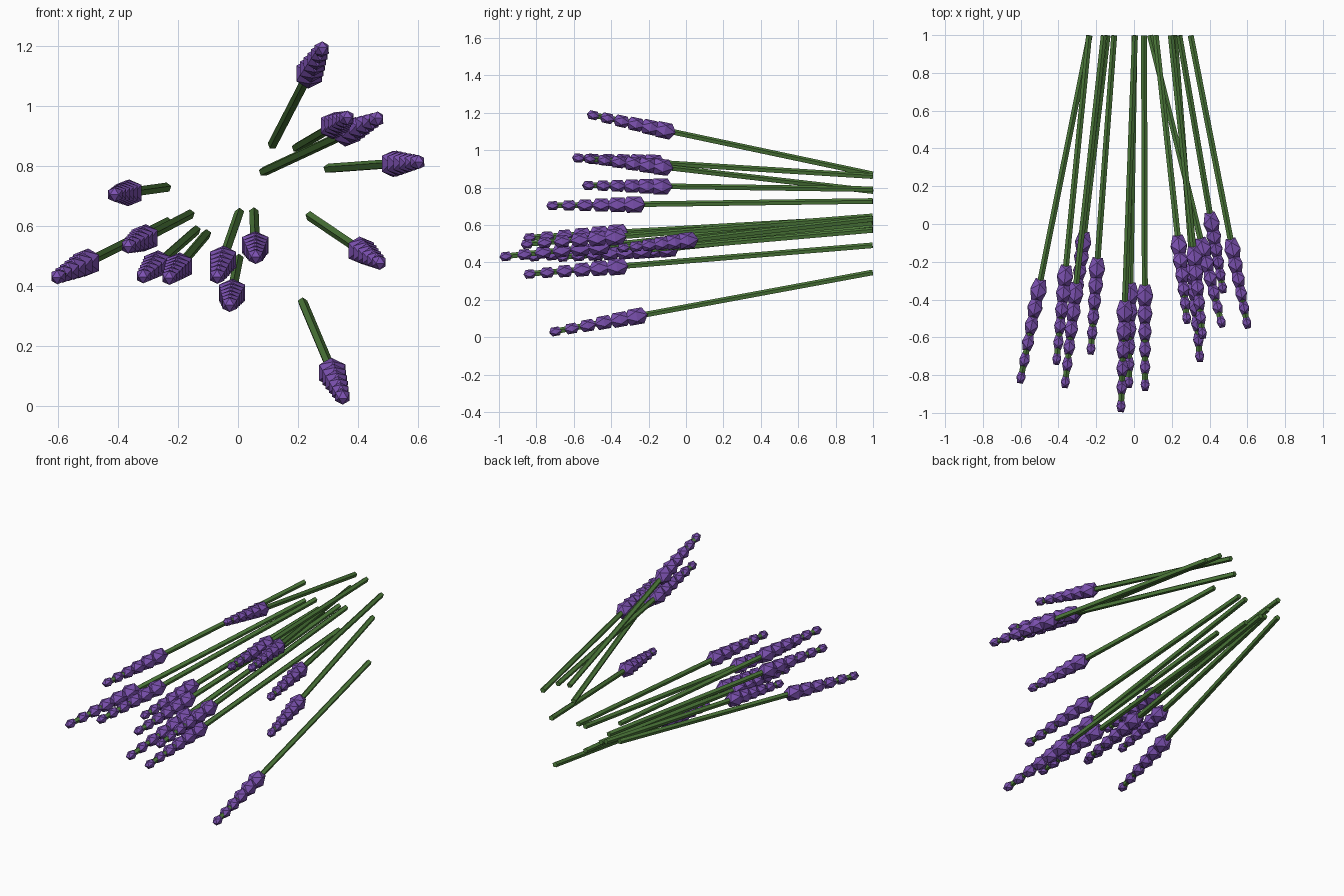
import bpy, bmesh, math
from mathutils import Vector, Matrix

if "Cube" in bpy.data.objects:
    bpy.data.objects.remove(bpy.data.objects["Cube"])


def material(name, rgb):
    m = bpy.data.materials.new(name)
    m.diffuse_color = (*rgb, 1)
    m.use_nodes = True
    m.node_tree.nodes["Principled BSDF"].inputs["Base Color"].default_value = m.diffuse_color
    return m


GREEN = material("stem green", (0.078, 0.205, 0.045))
PURPLE = material("blossom purple", (0.200, 0.082, 0.435))

# each sprig: x, z of the cut end at y = 1, then x, y, z of the tip
SPRIGS = [
    (0.115, 0.87, 0.282, -0.525, 1.193),
    (0.195, 0.86, 0.365, -0.605, 0.96),
    (0.085, 0.78, 0.468, -0.545, 0.958),
    (0.300, 0.79, 0.603, -0.55, 0.812),
    (-0.238, 0.727, -0.412, -0.745, 0.703),
    (-0.235, 0.612, -0.605, -0.845, 0.427),
    (-0.160, 0.638, -0.367, -0.87, 0.53),
    (-0.140, 0.585, -0.317, -0.50, 0.43),
    (-0.105, 0.572, -0.230, -0.69, 0.425),
    (0.005, 0.643, -0.070, -1.00, 0.428),
    (0.003, 0.49, -0.028, -0.87, 0.335),
    (0.053, 0.645, 0.059, -0.885, 0.495),
    (0.240, 0.632, 0.473, -0.36, 0.475),
    (0.215, 0.345, 0.350, -0.73, 0.025),
]
BUDS = 6


def finish(bm, name, mat):
    bmesh.ops.recalc_face_normals(bm, faces=bm.faces)
    me = bpy.data.meshes.new(name)
    bm.to_mesh(me)
    bm.free()
    me.materials.append(mat)
    ob = bpy.data.objects.new(name, me)
    bpy.context.collection.objects.link(ob)


def add_stem(bm, start, rot, length, r=0.0165, sides=5):
    # thin five-sided rod along local -y
    rings = []
    for y in (0, -length):
        rings.append([bm.verts.new(start + rot @ Vector((
            r * math.sin(2 * math.pi * k / sides), y,
            r * math.cos(2 * math.pi * k / sides)))) for k in range(sides)])
    for k in range(sides):
        j = (k + 1) % sides
        bm.faces.new((rings[0][k], rings[0][j], rings[1][j], rings[1][k]))
    bm.faces.new(rings[0])
    bm.faces.new(rings[1])


def add_bud(bm, centre, rot, r):
    # stretched icosahedron with an edge at each end
    phi = (1 + 5 ** 0.5) / 2
    k = r / math.hypot(1, phi)
    verts = []
    for a in (-1, 1):
        for b in (-phi, phi):
            for p in ((a, b, 0), (b, 0, a), (0, a, b)):
                v = Vector((p[0], p[1] * 1.4, p[2])) * k
                verts.append(bm.verts.new(centre + rot @ v))
    bmesh.ops.convex_hull(bm, input=verts)


for i, (x0, z0, x1, y1, z1) in enumerate(SPRIGS, 1):
    start, tip = Vector((x0, 0.998, z0)), Vector((x1, y1, z1))
    d = tip - start
    rot = Vector((0, -1, 0)).rotation_difference(d).to_matrix()

    bm = bmesh.new()
    add_stem(bm, start, rot, d.length * 0.98)
    finish(bm, f"stem_{i}", GREEN)

    # buds shrink towards the tip of the flower spike
    bm = bmesh.new()
    for n in range(BUDS):
        f = n / (BUDS - 1)
        r = (0.0515 - 0.0235 * f) * (0.9 + 0.1 * d.length / 1.9)
        part = bmesh.new()
        add_bud(part, start + d * (0.732 + 0.2495 * f), rot, r)
        tmp = bpy.data.meshes.new("bud")
        part.to_mesh(tmp)
        part.free()
        bm.from_mesh(tmp)
        bpy.data.meshes.remove(tmp)
    finish(bm, f"flower_spike_{i}", PURPLE)
